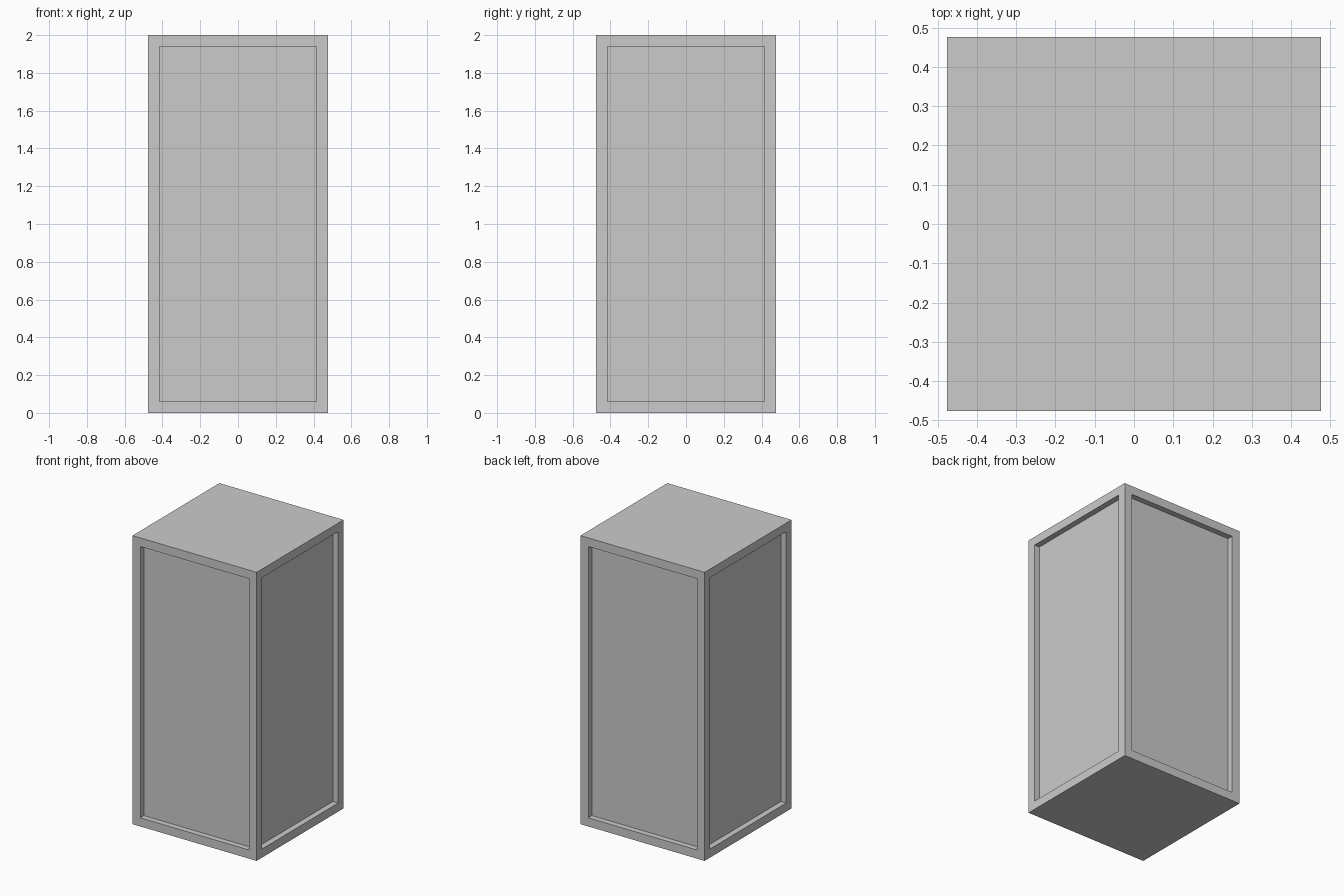
import bpy, bmesh
from mathutils import Matrix

if "Cube" in bpy.data.objects:
    bpy.data.objects.remove(bpy.data.objects["Cube"])

WIDTH, HEIGHT = 0.952, 2.0
BORDER, RECESS = 0.06, 0.04

# Solid cabinet body standing on the floor
bm = bmesh.new()
bmesh.ops.create_cube(bm, size=1.0, matrix=Matrix.Translation((0, 0, HEIGHT / 2))
                      @ Matrix.Diagonal((WIDTH, WIDTH, HEIGHT, 1)))
bm.normal_update()

# Four sunken side panels with square-edged frames
sides = [f for f in bm.faces if abs(f.normal.z) < 0.5]
bmesh.ops.inset_individual(bm, faces=sides, thickness=BORDER, use_even_offset=True)
for old in sides:
    normal = old.normal.copy()
    panel = bmesh.ops.extrude_discrete_faces(bm, faces=[old])["faces"][0]
    bmesh.ops.translate(bm, verts=panel.verts, vec=-normal * RECESS)

bmesh.ops.recalc_face_normals(bm, faces=bm.faces)
mesh = bpy.data.meshes.new("panelled_box")
bm.to_mesh(mesh)
bm.free()
bpy.context.collection.objects.link(bpy.data.objects.new("panelled_box", mesh))
